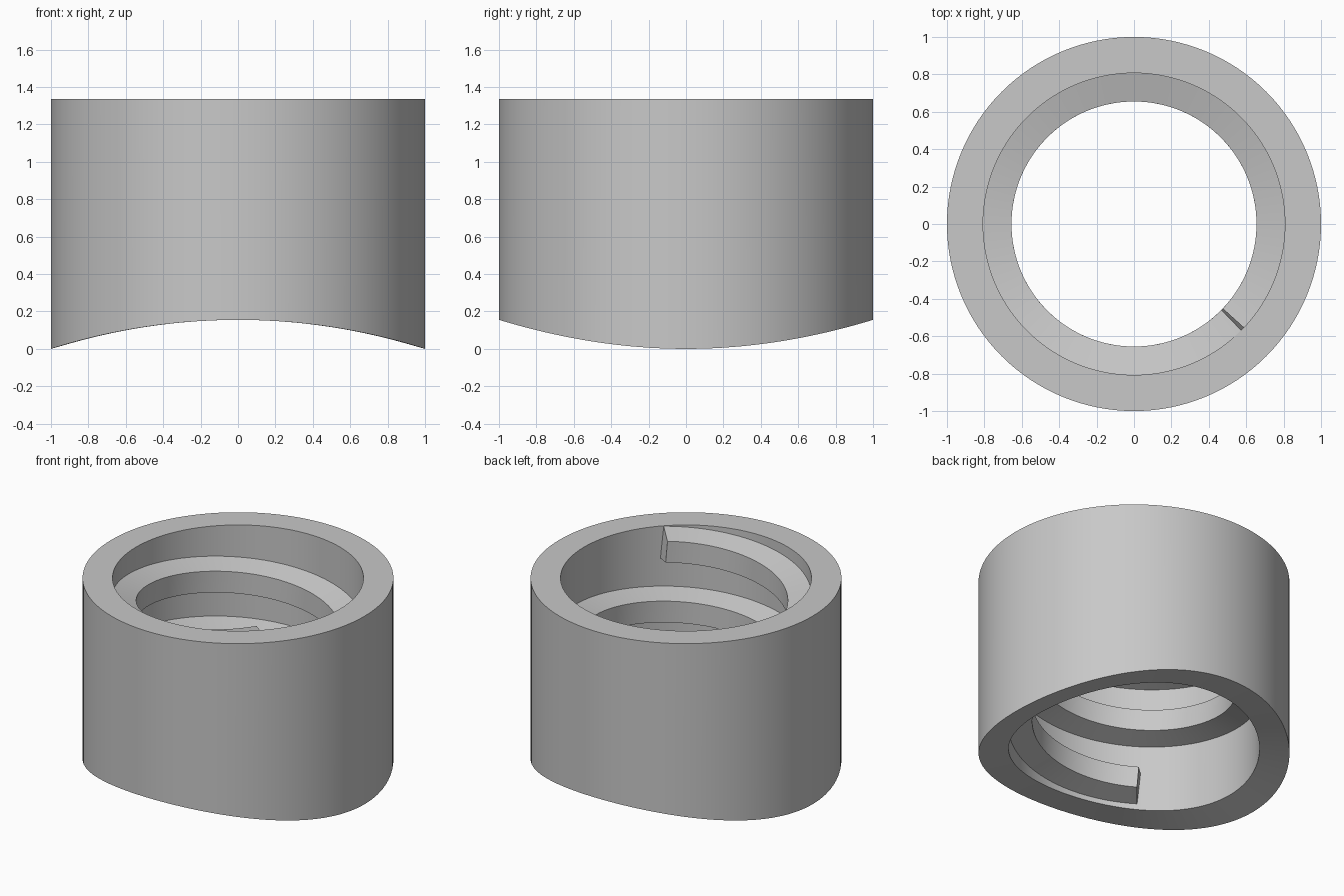
import bpy
import bmesh
from math import sin, cos, radians, sqrt, tau

OUTER, INNER, THREAD_R = 1.0, 0.807, 0.655
HEIGHT, SAG = 1.335, 0.155
SADDLE_R = (1 + SAG * SAG) / (2 * SAG)
SEGMENTS = 128

cube = bpy.data.objects.get("Cube")
if cube:
    bpy.data.objects.remove(cube, do_unlink=True)

grey = bpy.data.materials.new("plain grey")
grey.use_nodes = True
colour = (0.58, 0.58, 0.58, 1)
grey.diffuse_color = colour
grey.node_tree.nodes["Principled BSDF"].inputs["Base Color"].default_value = colour


def sweep(name, sections, closed):
    """Skin a run of equal cross-sections into a smooth solid."""
    bm = bmesh.new()
    rings = [[bm.verts.new(p) for p in section] for section in sections]
    pairs = list(zip(rings, rings[1:]))
    if closed:
        pairs.append((rings[-1], rings[0]))
    else:
        bm.faces.new(rings[0])
        bm.faces.new(rings[-1])
    for a, b in pairs:
        for i in range(len(a)):
            j = (i + 1) % len(a)
            bm.faces.new((a[i], a[j], b[j], b[i]))
    bmesh.ops.recalc_face_normals(bm, faces=bm.faces)
    mesh = bpy.data.meshes.new(name)
    bm.to_mesh(mesh)
    bm.free()
    mesh.materials.append(grey)
    obj = bpy.data.objects.new(name, mesh)
    bpy.context.collection.objects.link(obj)
    bpy.ops.object.select_all(action="DESELECT")
    obj.select_set(True)
    bpy.context.view_layer.objects.active = obj
    bpy.ops.object.shade_smooth_by_angle(angle=radians(30))
    return obj


def polar(r, a, z):
    return (r * cos(a), r * sin(a), z)


def saddle(r, a):
    """Point on the arched underside."""
    x = r * cos(a)
    return polar(r, a, sqrt(SADDLE_R ** 2 - x * x) - SADDLE_R + SAG)


# Tube wall with flat top and arched underside
angles = [tau * i / SEGMENTS for i in range(SEGMENTS)]
sweep("collar_wall", [
    (saddle(OUTER, a), polar(OUTER, a, HEIGHT),
     polar(INNER, a, HEIGHT), saddle(INNER, a)) for a in angles], True)

# Internal right-handed thread, its root sunk slightly into the wall
TURNS, PITCH, TOP_Z = 2.245, 0.425, 1.22
END_ANGLE = radians(-44)
ROOT = INNER + 0.008
profile = [(ROOT, 0.114), (THREAD_R, 0.075), (THREAD_R, -0.075), (ROOT, -0.114)]
steps = int(TURNS * SEGMENTS)
thread = []
for i in range(steps + 1):
    back = TURNS * i / steps
    angle = END_ANGLE - tau * back
    z = TOP_Z - PITCH * back
    thread.append([polar(r, angle - 0.12 * dz, z + dz) for r, dz in profile])
sweep("inner_thread", thread, False)
